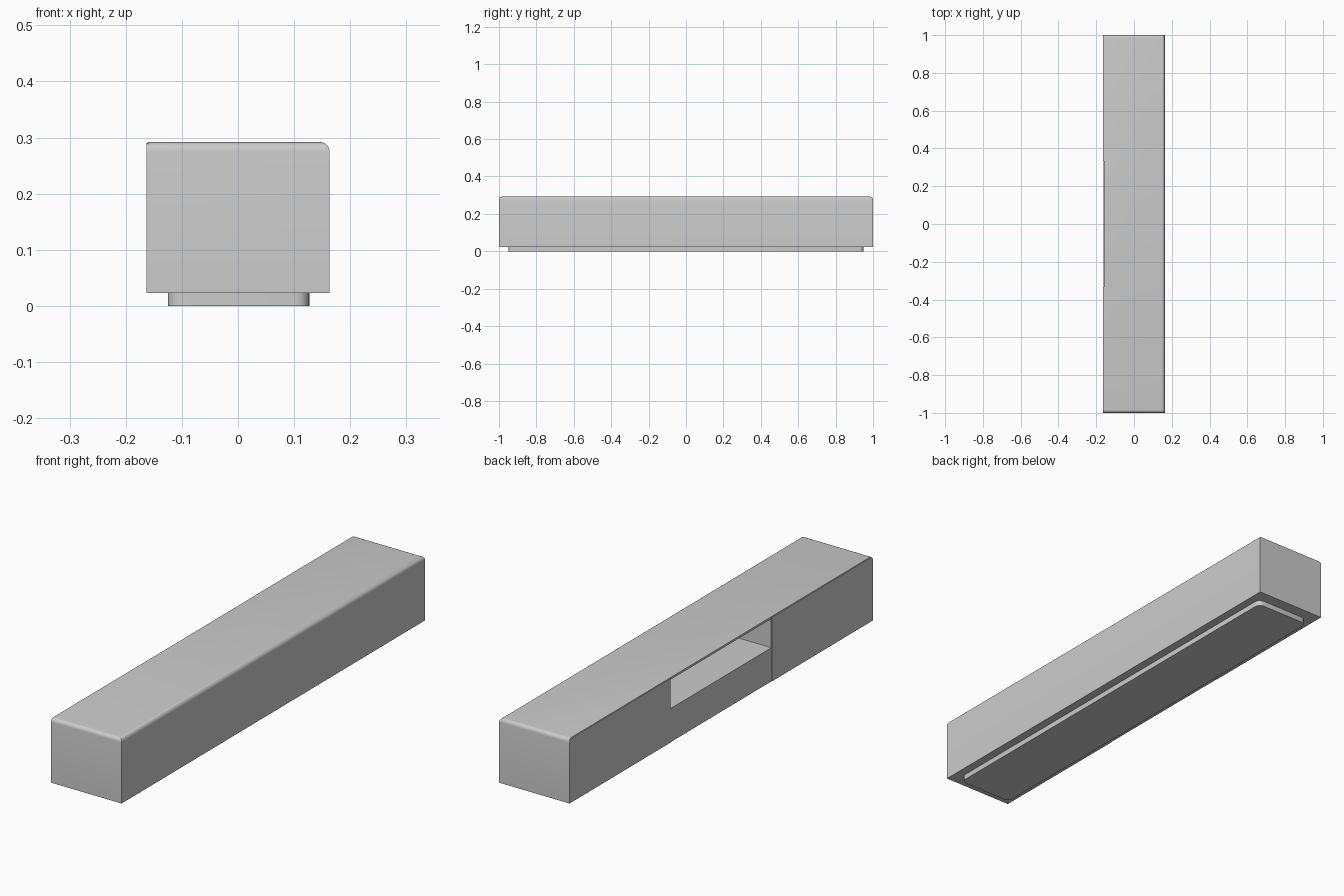
import bpy, bmesh
from mathutils import Vector

if "Cube" in bpy.data.objects:
    bpy.data.objects.remove(bpy.data.objects["Cube"])


def box(name, lo, hi, bevels=()):
    """Box between two corners; bevels = (edge test on midpoint, radius, segments)."""
    lo, hi = Vector(lo), Vector(hi)
    bm = bmesh.new()
    bmesh.ops.create_cube(bm, size=1)
    for v in bm.verts:
        v.co = Vector((lo[i] + (v.co[i] + 0.5) * (hi[i] - lo[i]) for i in range(3)))
    size, mid = hi - lo, (lo + hi) / 2
    for test, radius, segs in bevels:
        def unit(e):
            m = (e.verts[0].co + e.verts[1].co) / 2 - mid
            return [round(2 * m[i] / size[i]) for i in range(3)]
        edges = [e for e in bm.edges if test(*unit(e))]
        bmesh.ops.bevel(bm, geom=edges, offset=radius, offset_type='OFFSET',
                        segments=segs, profile=0.5, affect='EDGES', clamp_overlap=True)
    bmesh.ops.recalc_face_normals(bm, faces=bm.faces)
    me = bpy.data.meshes.new(name)
    bm.to_mesh(me)
    bm.free()
    ob = bpy.data.objects.new(name, me)
    bpy.context.collection.objects.link(ob)
    return ob


def smooth(ob):
    bpy.ops.object.select_all(action='DESELECT')
    ob.select_set(True)
    bpy.context.view_layer.objects.active = ob
    bpy.ops.object.shade_smooth_by_angle(angle=0.6)


W, L, Z0, Z1 = 0.163, 1.0, 0.023, 0.292
BAY = 0.333          # half length of the middle bay
SHELF = 0.163        # height of the open shelf

# Plinth with rounded vertical corners
plinth = box("plinth", (-0.125, -0.95, 0), (0.127, 0.95, Z0),
             [(lambda x, y, z: x and y and not z, 0.025, 6)])
smooth(plinth)

# Cabinet shell, top rounded on the front, right and back
cabinet = box("cabinet", (-0.16, -L, Z0), (W, L, Z1),
              [(lambda x, y, z: z == 1 and (x == 1 or y), 0.016, 5)])
smooth(cabinet)

# Open shelf bay cut into the left side
cutter = box("shelf_cutter", (-0.3, -BAY, SHELF), (0.143, BAY, 0.283))
cutter.hide_render = True
cutter.hide_viewport = True
cut = cabinet.modifiers.new("shelf_bay", 'BOOLEAN')
cut.operation = 'DIFFERENCE'
cut.solver = 'EXACT'
cut.object = cutter

# Doors on both sides of the bay
for side, label in ((1, "back_door"), (-1, "front_door")):
    a, b = sorted((side * (BAY + 0.001), side * L))
    door = box(label, (-W, a, Z0), (-0.158, b, Z1 - 0.002),
               [(lambda x, y, z, s=side: z == 1 and y == s and x == 0, 0.016, 5)])
    smooth(door)

# Drawer front, slightly recessed below the shelf
box("drawer_front", (-0.1612, -BAY + 0.002, Z0), (-0.155, BAY - 0.002, SHELF + 0.0005))
